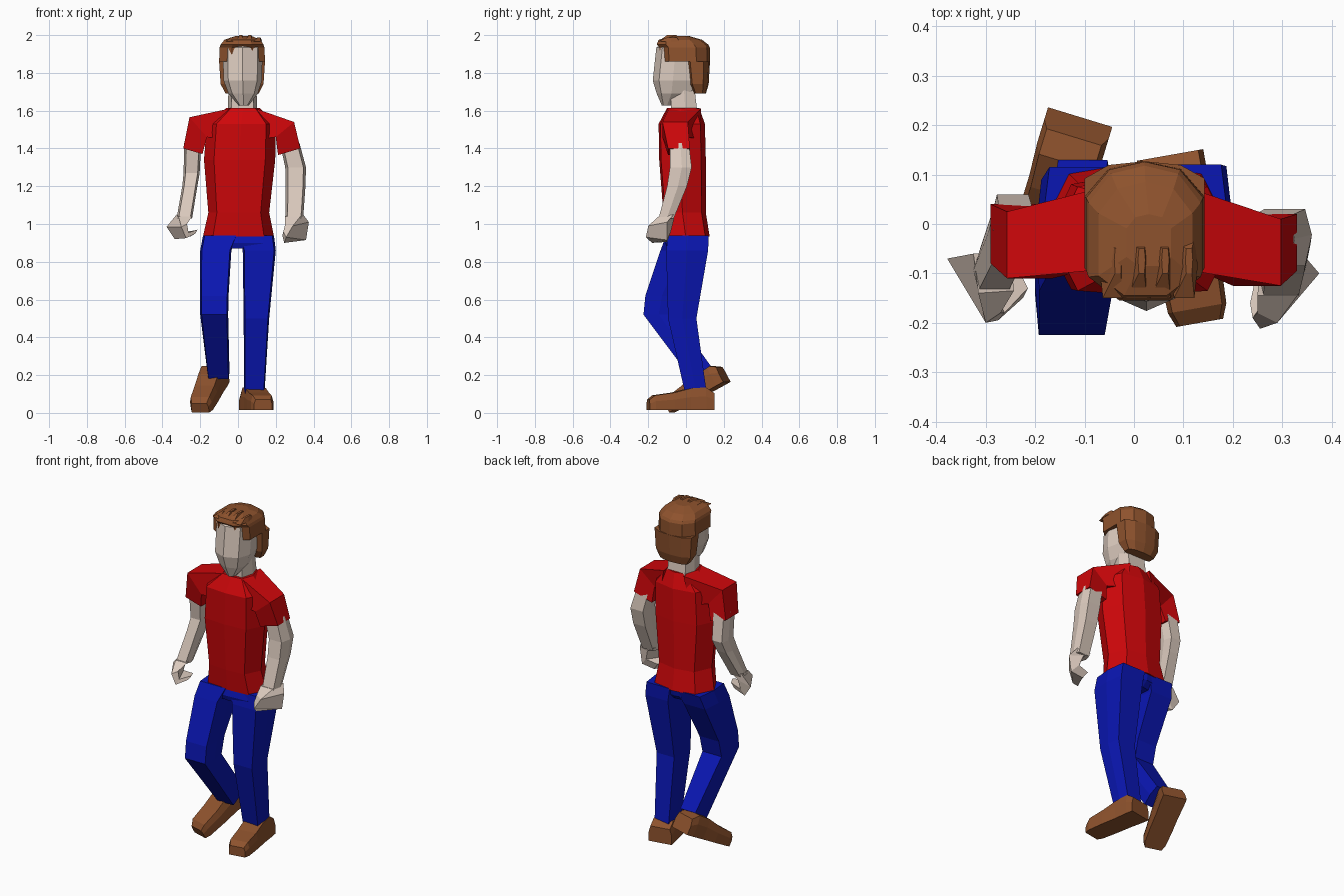
import bpy, bmesh
from math import radians
from mathutils import Matrix, Vector


def material(name, rgb):
    m = bpy.data.materials.new(name)
    m.diffuse_color = (*rgb, 1)
    return m


SKIN = material("skin", (0.72, 0.60, 0.52))
BROWN = material("brown", (0.27, 0.085, 0.026))
RED = material("red", (0.62, 0.002, 0.003))
BLUE = material("blue", (0.003, 0.008, 0.45))

# Cross-section outlines in a -1..1 box (x, y)
LIMB = [(-.75, -1), (.75, -1), (1, .1), (.75, 1), (-.75, 1), (-1, .1)]
LEG = [(-.9, -1), (.9, -1), (1, 0), (.85, 1), (-.85, 1), (-1, 0)]
BODY = [(0, -1), (.72, -.92), (1, -.1), (.72, .8), (0, 1), (-.72, .8), (-1, -.1), (-.72, -.92)]
FACE = [(0, -1), (.75, -.75), (1, -.2), (.75, .8), (0, 1), (-.75, .8), (-1, -.2), (-.75, -.75)]
HAIR = [(-.45, -1), (.45, -1), (1, -.65), (1, .45), (.6, .88), (0, 1), (-.6, .88), (-1, .45), (-1, -.65)]


def loft(name, rings, mat, matrix=None):
    """Skin a list of equal-length point rings and cap both ends."""
    bm = bmesh.new()
    loops = [[bm.verts.new(p) for p in r] for r in rings]
    n = len(loops[0])
    for a, b in zip(loops, loops[1:]):
        for i in range(n):
            bm.faces.new((a[i], a[(i + 1) % n], b[(i + 1) % n], b[i]))
    bm.faces.new(loops[0])
    bm.faces.new(loops[-1])
    bmesh.ops.recalc_face_normals(bm, faces=bm.faces)
    if matrix:
        bm.transform(matrix)
    me = bpy.data.meshes.new(name)
    bm.to_mesh(me)
    bm.free()
    me.materials.append(mat)
    ob = bpy.data.objects.new(name, me)
    bpy.context.collection.objects.link(ob)
    return ob


def stack(name, outline, boxes, mat):
    """Loft upright sections, each (x0, x1, y0, y1, z, slope along y)."""
    rings = []
    for x0, x1, y0, y1, z, *tilt in boxes:
        t = tilt[0] if tilt else 0
        cx, cy, hx, hy = (x0 + x1) / 2, (y0 + y1) / 2, (x1 - x0) / 2, (y1 - y0) / 2
        rings.append([(cx + u * hx, cy + v * hy, z + t * v * hy) for u, v in outline])
    return loft(name, rings, mat)


# Shirt body
stack("shirt", BODY, [
    (-.185, .19, -.105, .125, .935), (-.157, .165, -.12, .105, 1.06),
    (-.18, .197, -.142, .105, 1.34), (-.165, .2, -.145, .1, 1.53),
    (-.06, .115, -.1, .07, 1.615)], RED)


# Sleeves: sections given by outer and inner (x, z) corners and a y range
def sleeve(name, sections):
    loft(name, [[(ox, y0, oz), (ox, y1, oz), (ix, y1, iz), (ix, y0, iz)]
                for ox, oz, ix, iz, y0, y1 in sections], RED)


sleeve("right_sleeve", [(.09, 1.612, .12, 1.45, -.09, .08),
                        (.297, 1.54, .2, 1.46, -.125, .01),
                        (.33, 1.40, .212, 1.365, -.095, .02)])
sleeve("left_sleeve", [(-.04, 1.612, -.08, 1.45, -.09, .08),
                       (-.257, 1.565, -.165, 1.46, -.11, .025),
                       (-.29, 1.40, -.188, 1.37, -.08, .04)])

# Arms
stack("right_arm", LIMB, [
    (.222, .325, -.085, .015, 1.43), (.25, .36, -.085, .03, 1.30),
    (.252, .357, -.1, .005, 1.2), (.25, .345, -.145, -.065, 1.03)], SKIN)
stack("left_arm", LIMB, [
    (-.285, -.195, -.07, .035, 1.43), (-.288, -.203, -.05, .06, 1.27),
    (-.295, -.215, -.075, .03, 1.2), (-.325, -.243, -.135, -.06, 1.03)], SKIN)

# Cupped hands: wrist, knuckles, finger bend, finger tips
loft("right_hand", [
    [(.345, -.065, 1.05), (.33, -.145, 1.04), (.25, -.145, 1.04), (.255, -.06, 1.05)],
    [(.375, -.1, 1.01), (.29, -.2, .99), (.25, -.18, 1.0), (.3, -.065, 1.02)],
    [(.36, -.1, .915), (.255, -.212, .93), (.24, -.19, .96), (.32, -.08, .96)],
    [(.28, -.1, .905), (.245, -.18, .9), (.235, -.16, .94), (.25, -.09, .945)]], SKIN)
loft("left_hand", [
    [(-.325, -.06, 1.05), (-.315, -.14, 1.04), (-.243, -.135, 1.04), (-.25, -.06, 1.05)],
    [(-.378, -.07, .985), (-.3, -.2, .985), (-.27, -.18, 1.0), (-.3, -.06, 1.01)],
    [(-.335, -.075, .92), (-.275, -.195, .925), (-.262, -.18, .955), (-.31, -.07, .955)],
    [(-.25, -.095, .935), (-.225, -.15, .95), (-.215, -.13, .97), (-.235, -.09, .965)]], SKIN)

# Trousers
stack("trouser_seat", BODY, [
    (-.12, .13, -.1, .08, .87), (-.185, .187, -.11, .11, .9),
    (-.182, .187, -.1, .12, .945)], BLUE)
stack("right_trouser_leg", LEG, [
    (.01, .19, -.095, .12, .94), (.025, .2, -.105, .117, .86),
    (.03, .165, -.095, .055, .5), (.032, .14, 0, .108, .1, .3)], BLUE)
stack("left_trouser_leg", LEG, [
    (-.185, 0, -.105, .115, .94), (-.2, -.035, -.135, .09, .86),
    (-.2, -.05, -.215, -.04, .62), (-.2, -.052, -.225, -.065, .52),
    (-.162, -.045, .03, .13, .215, .7)], BLUE)

# Shoes: sections from toe to heel as (length, half width, height)
SHOE = [(0, .048, .055), (.03, .06, .078), (.13, .064, .092),
        (.22, .064, .115), (.3, .068, .12), (.345, .068, .09)]


def shoe(name, toe, yaw, pitch):
    rings = [[(-w, y, 0), (w, y, 0), (w, y, h * .6), (w * .85, y, h),
              (-w * .85, y, h), (-w, y, h * .6)] for y, w, h in SHOE]
    loft(name, rings, BROWN, Matrix.Translation(Vector(toe))
         @ Matrix.Rotation(radians(yaw), 4, 'Z') @ Matrix.Rotation(radians(pitch), 4, 'X'))


shoe("right_shoe", (.133, -.2, .015), 10, 0)
shoe("left_shoe", (-.198, -.075, .002), -17, 28)

# Neck and head
stack("neck", LIMB, [(-.055, .102, -.08, .06, 1.59), (-.05, .098, -.08, .045, 1.72)], SKIN)
stack("head", FACE, [
    (.005, .055, -.128, -.06, 1.627), (-.05, .105, -.155, .04, 1.69),
    (-.077, .127, -.176, .09, 1.76), (-.08, .13, -.157, .1, 1.935),
    (-.05, .1, -.12, .08, 1.96)], SKIN)

# Hair: crown, nape and small tufts over the forehead
stack("hair_crown", HAIR, [
    (-.1, .143, -.135, .127, 1.86), (-.097, .14, -.14, .126, 1.935),
    (-.092, .135, -.155, .118, 1.95), (-.072, .118, -.145, .085, 1.975),
    (-.015, .075, -.085, .02, 1.994)], BROWN)
stack("hair_nape", HAIR, [
    (-.065, .11, .04, .105, 1.69), (-.092, .135, .015, .12, 1.74),
    (-.1, .143, 0, .127, 1.86)], BROWN)
for i in range(4):
    x = -.07 + i * .048
    stack(f"hair_tuft_{i + 1}", LIMB, [
        (x, x + .055, -.15, -.03, 1.965),
        (x + .03, x + .045, -.1, -.05, 1.988 + .012 * (i in (1, 2)))], BROWN)
